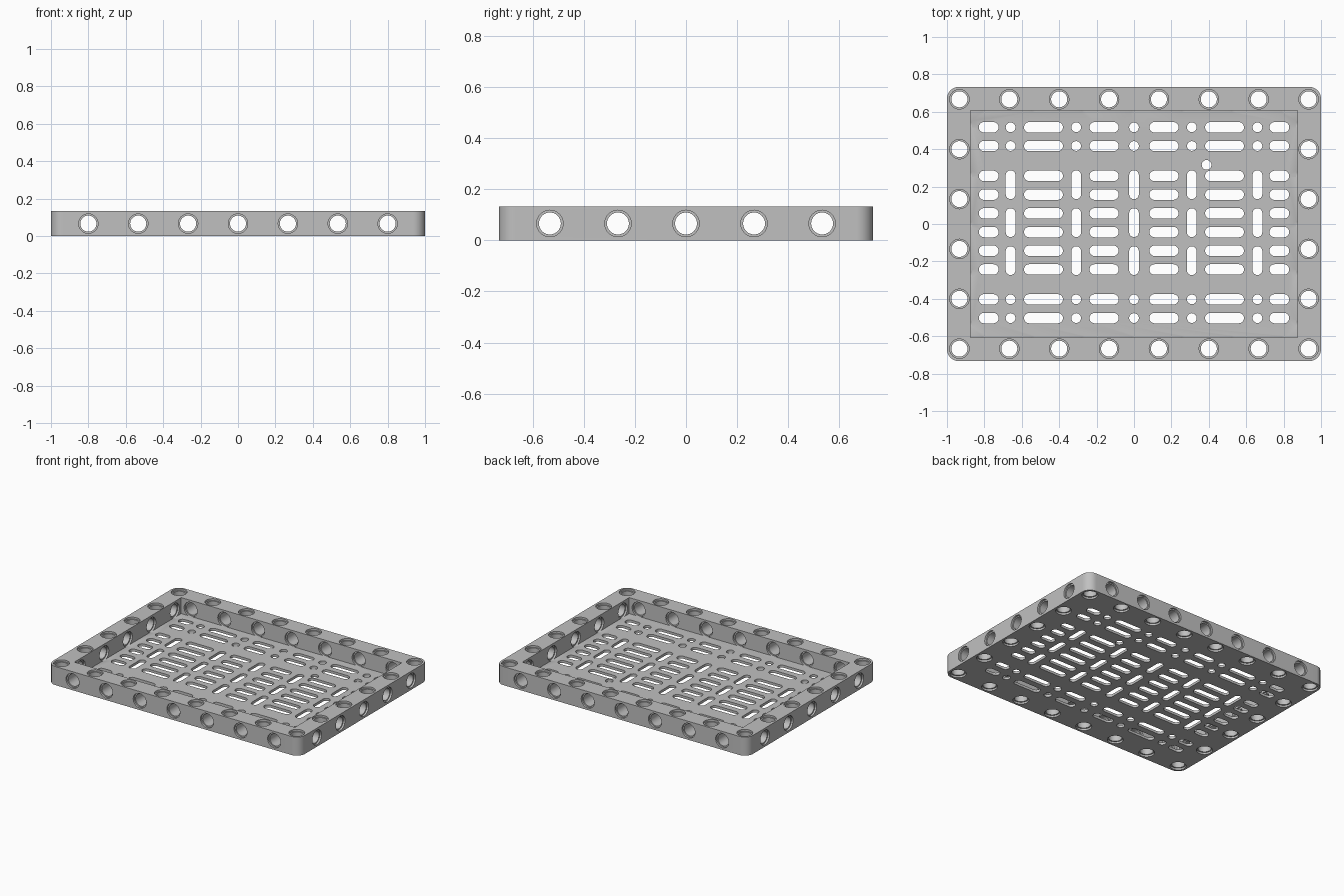
import bpy, bmesh, math
from mathutils import Matrix, Vector

cube = bpy.data.objects.get("Cube")
if cube:
    bpy.data.objects.remove(cube, do_unlink=True)

HALF_X, HALF_Y, HEIGHT = 1.0, 0.733, 0.133
POCKET_X, POCKET_Y, FLOOR = 0.875, 0.606, 0.018
PITCH = 0.2667
BORE, RIM, RIM_DEPTH = 0.043, 0.052, 0.0133

grey = bpy.data.materials.new("plain grey")
grey.use_nodes = True
colour = (0.53, 0.53, 0.53, 1)
grey.diffuse_color = colour
grey.node_tree.nodes["Principled BSDF"].inputs["Base Color"].default_value = colour


def rounded(cx, cy, hx, hy, r, steps):
    """Outline of a rounded rectangle; a slot when r equals the half width."""
    pts = []
    for k, (sx, sy) in enumerate([(1, 1), (-1, 1), (-1, -1), (1, -1)]):
        for i in range(steps + 1):
            a = math.pi / 2 * (k + i / steps)
            p = Vector((cx + sx * (hx - r) + r * math.cos(a),
                        cy + sy * (hy - r) + r * math.sin(a)))
            if not pts or (p - pts[-1]).length > 1e-5:
                pts.append(p)
    if (pts[0] - pts[-1]).length < 1e-5:
        pts.pop()
    return pts


def prism(bm, outline, z0, z1):
    low = [bm.verts.new((p.x, p.y, z0)) for p in outline]
    high = [bm.verts.new((p.x, p.y, z1)) for p in outline]
    n = len(low)
    bm.faces.new(low[::-1])
    bm.faces.new(high)
    for i in range(n):
        j = (i + 1) % n
        bm.faces.new((low[i], low[j], high[j], high[i]))


def spool(bm, matrix, length, start, end, n=32):
    """Stepped pin along local z, wider at both ends, for a recessed hole."""
    profile = [(RIM, -start), (RIM, RIM_DEPTH), (BORE, RIM_DEPTH),
               (BORE, length - RIM_DEPTH), (RIM, length - RIM_DEPTH),
               (RIM, length + end)]
    rings = []
    for r, z in profile:
        rings.append([bm.verts.new(matrix @ Vector((
            r * math.cos(math.tau * i / n), r * math.sin(math.tau * i / n), z)))
            for i in range(n)])
    bm.faces.new(rings[0][::-1])
    bm.faces.new(rings[-1])
    for a, b in zip(rings, rings[1:]):
        for i in range(n):
            j = (i + 1) % n
            bm.faces.new((a[i], a[j], b[j], b[i]))


def finish(bm, name):
    bmesh.ops.recalc_face_normals(bm, faces=bm.faces)
    mesh = bpy.data.meshes.new(name)
    bm.to_mesh(mesh)
    bm.free()
    mesh.materials.append(grey)
    obj = bpy.data.objects.new(name, mesh)
    bpy.context.collection.objects.link(obj)
    return obj


def cut(target, cutter):
    mod = target.modifiers.new(cutter.name, 'BOOLEAN')
    mod.operation = 'DIFFERENCE'
    mod.solver = 'EXACT'
    mod.object = cutter
    cutter.hide_render = True
    bpy.context.view_layer.objects.active = target
    bpy.ops.object.modifier_apply(modifier=mod.name)
    bpy.data.objects.remove(cutter, do_unlink=True)


# Tray block with rounded corners
bm = bmesh.new()
prism(bm, rounded(0, 0, HALF_X, HALF_Y, 0.064, 10), 0, HEIGHT)
tray = finish(bm, "perforated_tray")

# Sunken middle
bm = bmesh.new()
prism(bm, [Vector((sx * POCKET_X, sy * POCKET_Y))
           for sx, sy in [(1, 1), (-1, 1), (-1, -1), (1, -1)]], FLOOR, 0.3)
cut(tray, finish(bm, "pocket_cutter"))

bm = bmesh.new()
# Upright holes around the rim
for i in range(8):
    for j in range(6):
        if i in (0, 7) or j in (0, 5):
            place = Matrix.Translation(((i - 3.5) * PITCH, (j - 2.5) * PITCH, 0))
            spool(bm, place, HEIGHT, 0.02, 0.02)

# Sideways holes through the four walls
for side in range(4):
    along_x = side % 2 == 0
    reach = HALF_Y if along_x else HALF_X
    wall = reach - (POCKET_Y if along_x else POCKET_X)
    count = 3 if along_x else 2
    turn = Matrix.Rotation(side * math.pi / 2, 4, 'Z')
    inward = Matrix.Rotation(-math.pi / 2, 4, 'X')
    for i in range(-count, count + 1):
        place = turn @ Matrix.Translation((i * PITCH, -reach, HEIGHT / 2)) @ inward
        spool(bm, place, wall, 0.02, 0.008)


# Slots and round holes in the floor
def slot(cx, cy, hx, hy):
    prism(bm, rounded(cx, cy, hx, hy, min(hx, hy), 6), -0.05, 0.06)


MID = 0.007
R = 0.026
hole_columns = (-0.66, -0.309, 0, 0.309, 0.66)
for row in (0.05, 0.15, 0.25, 0.41, 0.51):
    for sy in (-1, 1):
        y = MID + sy * row
        for x, half in ((0.777, 0.053), (0.484, 0.104), (0.16, 0.078)):
            for sx in (-1, 1):
                slot(sx * x, y, half, 0.028)
        if row > 0.3:
            for x in hole_columns:
                slot(x, y, R, R)
for x in hole_columns:
    for k in (-1, 0, 1):
        slot(x, MID + k * 0.203, R, 0.077)
slot(0.388, 0.316, R, R)
cut(tray, finish(bm, "hole_cutter"))

# Smooth hole walls, crisp edges
bpy.ops.object.select_all(action='DESELECT')
tray.select_set(True)
bpy.context.view_layer.objects.active = tray
bpy.ops.object.shade_smooth_by_angle(angle=math.radians(30))
